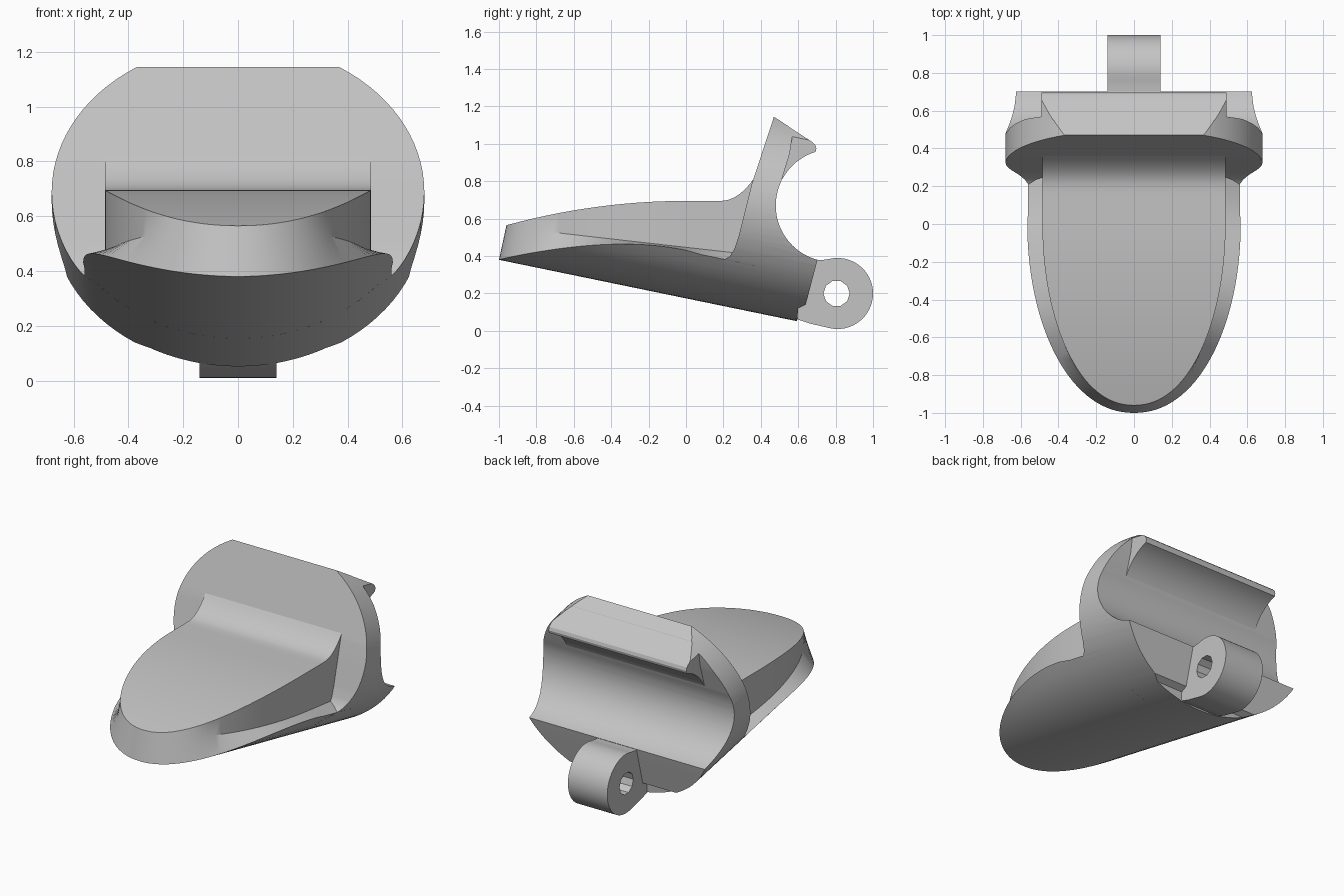
import bpy, bmesh, math

old = bpy.data.objects.get("Cube")
if old:
    bpy.data.objects.remove(old, do_unlink=True)

grey = bpy.data.materials.new("plain_grey")
grey.use_nodes = True
grey.diffuse_color = (0.55, 0.55, 0.55, 1)
grey.node_tree.nodes["Principled BSDF"].inputs["Base Color"].default_value = (0.55, 0.55, 0.55, 1)

HALF_W, HALF_H = 0.68, 0.58   # elliptical hull cross-section


def keel(y):
    """Height of the hull's lowest line."""
    return 0.38 - 0.206 * (y + 1)


def hull(x, y):
    """Height of the hull's underside."""
    return keel(y) + HALF_H * (1 - math.sqrt(1 - (x / HALF_W) ** 2))


def finish(name, bm):
    bmesh.ops.remove_doubles(bm, verts=bm.verts, dist=0.0002)
    bmesh.ops.recalc_face_normals(bm, faces=bm.faces)
    mesh = bpy.data.meshes.new(name)
    bm.to_mesh(mesh)
    bm.free()
    mesh.materials.append(grey)
    ob = bpy.data.objects.new(name, mesh)
    bpy.context.collection.objects.link(ob)
    return ob


def loft(name, rings):
    """Skin closed rings of equal length and cap both ends."""
    bm = bmesh.new()
    rows = [[bm.verts.new(p) for p in ring] for ring in rings]
    n = len(rows[0])
    for a, b in zip(rows, rows[1:]):
        for i in range(n):
            j = (i + 1) % n
            bm.faces.new((a[i], a[j], b[j], b[i]))
    bm.faces.new(rows[0])
    bm.faces.new(rows[-1])
    return finish(name, bm)


def prism(name, profile, half):
    """Extrude a (y, z) profile across x."""
    return loft(name, [[(x, y, z) for y, z in profile] for x in (-half, half)])


def arc(cy, cz, r, start, end, steps):
    angles = [math.radians(start + (end - start) * i / steps) for i in range(steps + 1)]
    return [(cy + r * math.cos(a), cz + r * math.sin(a)) for a in angles]


def cut(ob, cutter, operation):
    mod = ob.modifiers.new("cut", "BOOLEAN")
    mod.operation, mod.solver, mod.object = operation, "EXACT", cutter
    bpy.context.view_layer.update()
    graph = bpy.context.evaluated_depsgraph_get()
    mesh = bpy.data.meshes.new_from_object(ob.evaluated_get(graph))
    ob.modifiers.clear()
    ob.data = mesh
    bpy.data.objects.remove(cutter, do_unlink=True)


def smooth(ob):
    bpy.ops.object.select_all(action="DESELECT")
    ob.select_set(True)
    bpy.context.view_layer.objects.active = ob
    bpy.ops.object.shade_smooth_by_angle(angle=math.radians(28))


def hull_cutter():
    """Sheared elliptical cylinder that trims the plate parts."""
    rings = []
    for y in (-0.3, 1.2):
        ring = []
        for i in range(96):
            a = math.tau * i / 96
            ring.append((HALF_W * math.cos(a), y, keel(y) + HALF_H * (1 + math.sin(a))))
        rings.append(ring)
    ob = loft("hull_cutter", rings)
    ob.hide_render = True
    return ob


# Tongue: flat-topped body with a sloping shelf round its foot
def tongue_top(y):
    if y < 0:
        return 0.695 - 0.13 * (y / 0.96) ** 2
    return 0.695 + 0.13 * max(0, (y - 0.18) / 0.19) ** 2.2


def tongue_section(ox, oy, ix, iy):
    top = tongue_top(iy)
    low = hull(ox, oy)
    f = min(1, max(0, (iy + 0.9) / 0.25))
    f = f * f * (3 - 2 * f)
    shelf = 0.52 - 0.1125 * (iy + 0.65)
    mid = [(ox + ix) / 2, (oy + iy) / 2, (low + top) / 2]
    sx, sy, sz = [m + (t - m) * f for m, t in zip(mid, (ix, iy, shelf))]
    under = [(ox * k / 12, oy, hull(ox * k / 12, oy)) for k in range(-12, 13)]
    return under + [(sx, sy, sz), (ix, iy, top), (-ix, iy, top), (-sx, sy, sz)]


sections = []
for i in range(33):
    a = math.radians(90 * i / 32)
    wide = max(math.sin(a), 0.0001) ** 0.94
    sections.append(tongue_section(0.565 * wide, -math.cos(a),
                                   0.485 * wide, -0.96 * math.cos(a)))
for y in (0.08, 0.16, 0.2, 0.23, 0.26, 0.29, 0.32, 0.345, 0.37):
    sections.append(tongue_section(0.56, y, 0.485, y))
smooth(loft("tongue", sections))

# Upright plate with its foot, hollowed at the back
plate_profile = [(0.1, -0.2), (0.1, 0.365), (0.16, 0.365), (0.2, 0.375), (0.235, 0.4),
                 (0.26, 0.44), (0.28, 0.5), (0.35, 0.78), (0.47, 1.145), (0.55, 1.093),
                 (0.57, 1.05), (0.555, 0.95)]
plate_profile += arc(0.78, 0.67, 0.3, 155, 255, 24)
plate_profile += [(0.695, 0.35), (0.64, 0.14), (0.6, 0.12), (0.57, -0.2)]
plate = prism("upright_plate", plate_profile, 0.8)
cut(plate, hull_cutter(), "INTERSECT")
smooth(plate)

# Hooked lip along the top of the plate
lip_profile = [(0.4, 0.9), (0.472, 1.142), (0.675, 1.01), (0.691, 0.995), (0.697, 0.975)]
lip_profile += arc(0.78, 0.67, 0.3, 107, 152, 12)
lip = prism("top_lip", lip_profile, 0.49)
cut(lip, hull_cutter(), "INTERSECT")
smooth(lip)

# Hinge lug with a pin hole
lug_profile = [(0.5, 0.14), (0.585, 0.065), (0.66, 0.04)]
lug_profile += arc(0.81, 0.2, 0.19, 255, 465, 32)
lug_profile += [(0.72, 0.378), (0.68, 0.378), (0.6, 0.36)]
lug = prism("hinge_lug", lug_profile, 0.14)
hole = prism("pin_hole_cutter", arc(0.805, 0.2, 0.07, 0, 324, 9), 0.3)
hole.hide_render = True
cut(lug, hole, "DIFFERENCE")
smooth(lug)
